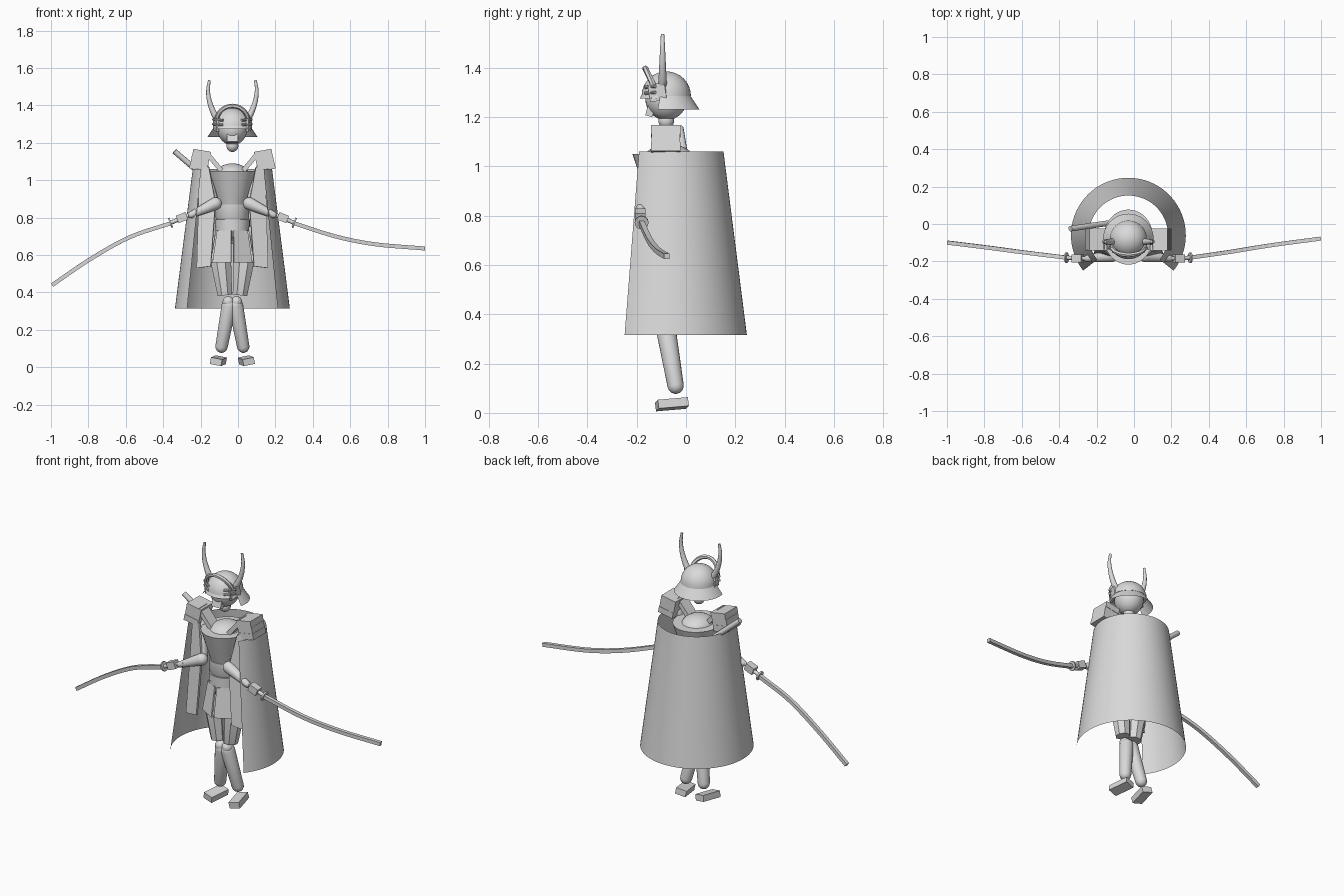
import bpy, bmesh, math
from mathutils import Vector, Matrix

if "Cube" in bpy.data.objects:
    bpy.data.objects.remove(bpy.data.objects["Cube"])

CX, CY = -0.03, -0.07          # body axis
grey = bpy.data.materials.new("light grey")
grey.diffuse_color = (0.7, 0.7, 0.7, 1)
grey.use_nodes = True
grey.node_tree.nodes["Principled BSDF"].inputs["Base Color"].default_value = grey.diffuse_color


def finish(name, bm, smooth=True):
    me = bpy.data.meshes.new(name)
    bmesh.ops.recalc_face_normals(bm, faces=bm.faces)
    bm.to_mesh(me)
    bm.free()
    ob = bpy.data.objects.new(name, me)
    bpy.context.collection.objects.link(ob)
    me.materials.append(grey)
    if smooth:
        bpy.ops.object.select_all(action='DESELECT')
        ob.select_set(True)
        bpy.context.view_layer.objects.active = ob
        bpy.ops.object.shade_smooth_by_angle(angle=math.radians(35))
    return ob


def box(name, loc, size, rot=(0, 0, 0)):
    bm = bmesh.new()
    bmesh.ops.create_cube(bm, size=1)
    m = Matrix.LocRotScale(Vector(loc), None, None)
    for ax, a in zip("XYZ", rot):
        m = m @ Matrix.Rotation(math.radians(a), 4, ax)
    bmesh.ops.transform(bm, matrix=m @ Matrix.Diagonal((*size, 1)), verts=bm.verts)
    return finish(name, bm, False)


def ball(name, loc, size):
    bm = bmesh.new()
    bmesh.ops.create_uvsphere(bm, u_segments=32, v_segments=16, radius=1)
    bmesh.ops.transform(bm, matrix=Matrix.Translation(loc) @ Matrix.Diagonal((*size, 1)), verts=bm.verts)
    return finish(name, bm)


def lathe(name, centre, profile, a0=0, a1=360, n=40, sx=1):
    """Surface of revolution about z, optionally only part of a turn."""
    bm = bmesh.new()
    full = a1 - a0 >= 360
    rows = []
    for i in range(n if full else n + 1):
        a = math.radians(a0 + (a1 - a0) * i / n)
        rows.append([bm.verts.new((centre[0] + sx * r * math.cos(a), centre[1] + r * math.sin(a), z))
                     for r, z in profile])
    for i in range(n):
        p, q = rows[i], rows[(i + 1) % len(rows)]
        for j in range(len(profile) - 1):
            bm.faces.new((p[j], q[j], q[j + 1], p[j + 1]))
    if full:
        bm.faces.new([r[0] for r in rows])
        bm.faces.new([r[-1] for r in rows])
    return finish(name, bm)


def sweep(name, pts, radii, n=12, up=(0, 1, 0), flat=1, turn=0):
    """Tube along a path with a radius at each point."""
    bm = bmesh.new()
    pts = [Vector(p) for p in pts]
    rings = []
    for i, p in enumerate(pts):
        t = (pts[min(i + 1, len(pts) - 1)] - pts[max(i - 1, 0)]).normalized()
        u = t.cross(Vector(up)).normalized()
        v = t.cross(u)
        rings.append([bm.verts.new(p + radii[i] * (math.cos(a) * u + flat * math.sin(a) * v))
                      for a in (2 * math.pi * k / n + turn for k in range(n))])
    for p, q in zip(rings, rings[1:]):
        for k in range(n):
            bm.faces.new((p[k], p[(k + 1) % n], q[(k + 1) % n], q[k]))
    bm.faces.new(rings[0])
    bm.faces.new(rings[-1])
    return finish(name, bm)


def capsule(name, a, b, ra, rb, n=20):
    a, b = Vector(a), Vector(b)
    d = (b - a).normalized()
    ang = [math.radians(x) for x in (85, 65, 45, 22, 0)]
    pts = [a - d * ra * math.sin(x) for x in ang] + [b + d * rb * math.sin(x) for x in ang[::-1]]
    rad = [ra * math.cos(x) for x in ang] + [rb * math.cos(x) for x in ang[::-1]]
    return sweep(name, pts, rad, n)


def plate(name, corners, thick):
    """Flat polygon given by its corners, thickened."""
    bm = bmesh.new()
    bm.faces.new([bm.verts.new(c) for c in corners])
    ob = finish(name, bm, False)
    m = ob.modifiers.new("thickness", 'SOLIDIFY')
    m.thickness, m.offset = thick, 0
    return ob


def curve_points(ctrl, steps=6):
    """Smooth path through control points."""
    c = [Vector(p) for p in ctrl]
    c = [2 * c[0] - c[1]] + c + [2 * c[-1] - c[-2]]
    out = []
    for i in range(1, len(c) - 2):
        p0, p1, p2, p3 = c[i - 1:i + 3]
        for t in (k / steps for k in range(steps)):
            out.append(0.5 * (2 * p1 + (p2 - p0) * t + (2 * p0 - 5 * p1 + 4 * p2 - p3) * t * t
                              + (3 * p1 - p0 - 3 * p2 + p3) * t ** 3))
    return out + [c[-2]]


# Cape, open at the front
lathe("cape", (CX, -0.06), [(0.307, 0.315), (0.212, 1.06)], -38, 218, 48)

# Torso, waist and belt
lathe("chest", (CX, CY), [(0.085, 0.86), (0.147, 1.05)], sx=0.9)
ball("upper_chest", (CX, CY, 1.03), (0.09, 0.1, 0.06))
lathe("waist", (CX, CY), [(0.08, 0.78), (0.09, 0.80), (0.09, 0.87)])
lathe("belt", (CX, CY), [(0.093, 0.75), (0.093, 0.79)])
lathe("hips", (CX, CY), [(0.06, 0.66), (0.09, 0.70), (0.09, 0.76)])

# Skirt plates hanging around the hips
for k in range(6):
    a0, a1 = math.radians(60 * k - 30 + 3), math.radians(60 * k + 30 - 3)
    plate("skirt_plate", [(CX + r * math.cos(a), CY + r * math.sin(a), z)
                          for r, a, z in ((0.096, a0, 0.73), (0.096, a1, 0.73),
                                          (0.125, a1, 0.56), (0.125, a0, 0.56))], 0.008)

# Head and helmet
HY = -0.08
ball("head", (CX, HY, 1.275), (0.08, 0.085, 0.088))
dome = [(0.1 * math.cos(t), 1.285 + 0.1 * math.sin(t)) for t in (math.pi / 2 * k / 8.1 for k in range(9))]
lathe("helmet_dome", (CX, HY), dome)
lathe("neck_guard", (CX, HY), [(0.098, 1.285), (0.135, 1.23)], -15, 195, 30)
ball("neck", (CX, HY, 1.185), (0.032, 0.032, 0.034))
box("chin_guard", (CX, -0.145, 1.225), (0.06, 0.03, 0.045), (-15, 0, 0))
lathe("visor", (CX, HY), [(0.1, 1.29), (0.108, 1.275)], 200, 340, 20)
arc = [(CX + 0.085 * math.cos(a), -0.125 - 0.04 * math.sin(a), 1.315 + 0.082 * math.sin(a))
       for a in (math.pi * k / 20 for k in range(21))]
sweep("helmet_crest", arc, [0.012] * 21, 6)

# Paired parts
for s in (-1, 1):
    def P(x, y, z):
        return (CX + s * x, y, z)

    # Helmet horns, side plates and brow pegs
    horn = curve_points([P(0.07, -0.095, 1.31), P(0.10, -0.095, 1.36), P(0.122, -0.095, 1.42),
                         P(0.13, -0.095, 1.48), P(0.123, -0.095, 1.535)])
    n = len(horn)
    sweep("horn", horn, [0.019 - 0.012 * i / (n - 1) for i in range(n)], 12)
    box("cheek_plate", P(0.088, -0.115, 1.30), (0.014, 0.07, 0.07), (8, 0, s * -15))
    for z in (1.30, 1.325):
        sweep("brow_peg", [P(0.05, -0.165, z - 0.004), P(0.105, -0.125, z)], [0.007, 0.006], 8, (0, 0, 1))

    # Layered shoulder guards and their straps
    for k in range(3):
        box("shoulder_guard", P(0.165 + 0.008 * k, -0.082, 1.142 - 0.035 * k),
            (0.095, 0.118 - 0.004 * (k % 2), 0.036), (0, s * -10, 0))
    box("shoulder_strap", P(0.095, -0.10, 1.095), (0.025, 0.07, 0.14), (0, s * 40, 0))

    # Arms, with long hanging sleeve panels
    capsule("upper_arm", P(0.15, -0.09, 1.06), P(0.105, -0.14, 0.89), 0.028, 0.03)
    capsule("forearm", P(0.09, -0.17, 0.875), P(0.22, -0.185, 0.815), 0.034, 0.018)
    plate("sleeve_panel", [P(0.125, -0.14, 1.07), P(0.175, -0.13, 1.07), P(0.19, -0.17, 0.53),
                           P(0.115, -0.18, 0.54), P(0.09, -0.17, 0.88)], 0.012)
    box("hand", P(0.27, -0.185, 0.80), (0.055, 0.042, 0.042), (0, s * 22, 0))

    # Curved swords, one drooping more than the other
    if s < 0:
        path = [(-0.36, -0.18, 0.77), (-0.58, -0.153, 0.695), (-0.79, -0.125, 0.578), (-0.993, -0.1, 0.44)]
    else:
        path = [(0.30, -0.18, 0.77), (0.52, -0.148, 0.70), (0.73, -0.114, 0.658), (0.998, -0.078, 0.635)]
    blade = curve_points(path)
    sweep("sword_blade", blade, [0.015] * len(blade), 4, turn=math.pi / 4)
    sweep("sword_grip", [P(0.20, -0.185, 0.828), P(0.335, -0.18, 0.77)], [0.011, 0.011], 12)
    sweep("sword_guard", [P(0.327, -0.18, 0.774), P(0.335, -0.18, 0.771)], [0.028, 0.028], 16)

    # Legs and feet
    sweep("thigh", [P(0.055, CY, 0.70), P(0.06, -0.085, 0.55), P(0.04, -0.085, 0.385)],
          [0.055, 0.058, 0.042], 8, turn=math.pi / 8)
    ball("knee", P(0.022, -0.09, 0.35), (0.03, 0.03, 0.03))
    capsule("shin", P(0.018, -0.08, 0.33), P(0.058, -0.042, 0.11), 0.04, 0.033)
    box("foot", P(0.075, -0.057, 0.035), (0.062, 0.125, 0.036), (7, s * -10, s * 12))

# Sheathed blade across the back
sweep("back_sheath", [(-0.34, -0.025, 1.155), (-0.10, 0.01, 0.95)], [0.015, 0.015], 12)
